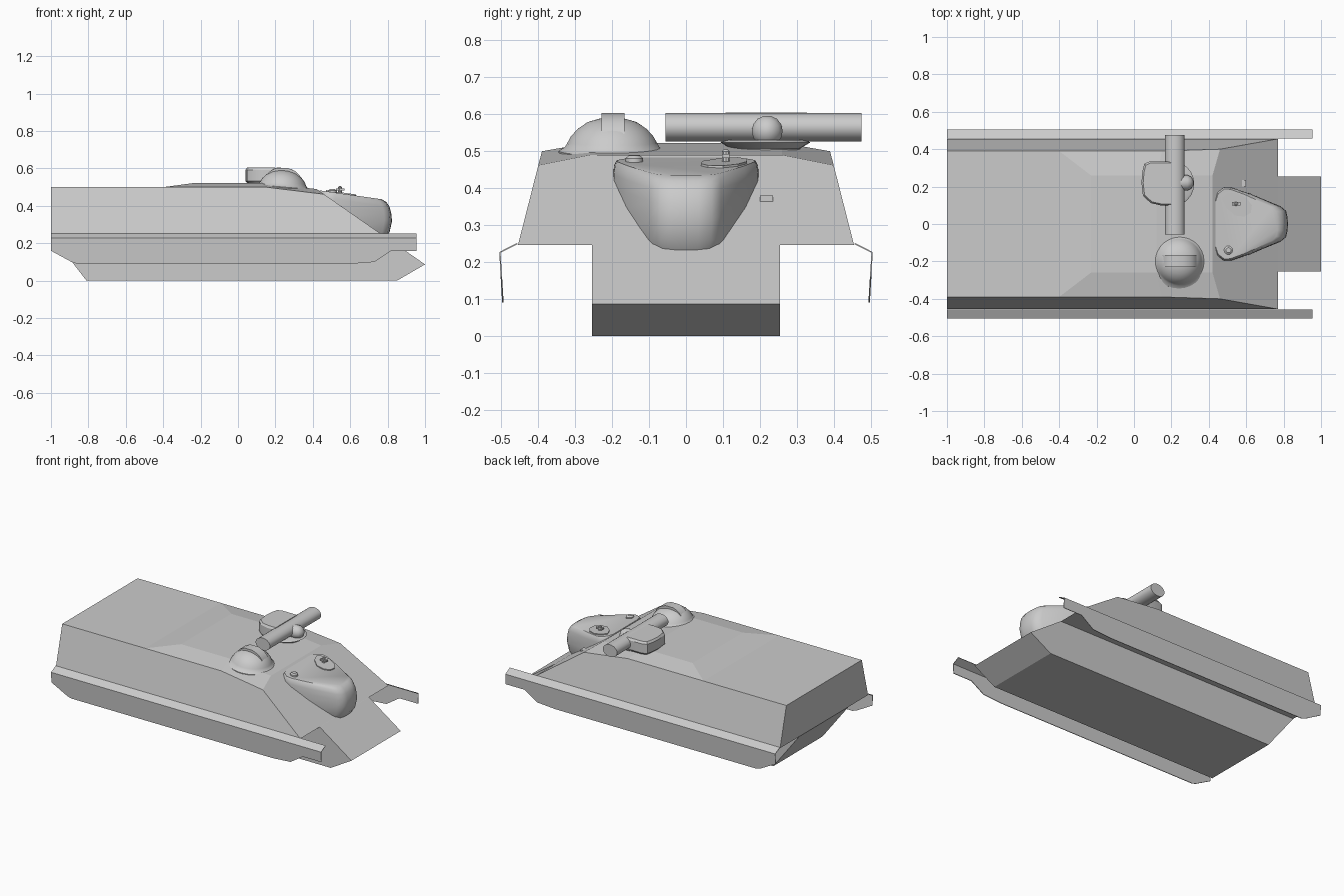
import bpy, math
from mathutils import Matrix, Vector

if "Cube" in bpy.data.objects:
    bpy.data.objects.remove(bpy.data.objects["Cube"])


def make(name, verts, faces, smooth=None):
    me = bpy.data.meshes.new(name)
    me.from_pydata([tuple(v) for v in verts], [], faces)
    ob = bpy.data.objects.new(name, me)
    bpy.context.collection.objects.link(ob)
    bpy.context.view_layer.objects.active = ob
    for o in bpy.context.selected_objects:
        o.select_set(False)
    ob.select_set(True)
    bpy.ops.object.mode_set(mode='EDIT')
    bpy.ops.mesh.select_all(action='SELECT')
    bpy.ops.mesh.normals_make_consistent(inside=False)
    bpy.ops.object.mode_set(mode='OBJECT')
    if smooth:
        bpy.ops.object.shade_smooth_by_angle(angle=math.radians(smooth))
    return ob


def loft(name, rings, smooth=None):
    """Closed skin over rings with equal point counts, capped at both ends."""
    n = len(rings[0])
    verts = [p for r in rings for p in r]
    faces = [(k * n + i, k * n + (i + 1) % n, (k + 1) * n + (i + 1) % n, (k + 1) * n + i)
             for k in range(len(rings) - 1) for i in range(n)]
    faces += [tuple(range(n)), tuple(range((len(rings) - 1) * n, len(rings) * n))]
    return make(name, verts, faces, smooth)


def side_prism(name, prof, y0, y1, smooth=None):
    return loft(name, [[(x, y, z) for x, z in prof] for y in (y0, y1)], smooth)


def lathe(name, center, prof, n=24, tilt=0, smooth=35):
    m = Matrix.Translation(center) @ Matrix.Rotation(tilt, 4, 'Y')
    rings = [[m @ Vector((r * math.cos(2 * math.pi * i / n), r * math.sin(2 * math.pi * i / n), z))
              for i in range(n)] for r, z in prof]
    return loft(name, rings, smooth)


def box(name, lo, hi):
    prof = [(lo[0], lo[2]), (hi[0], lo[2]), (hi[0], hi[2]), (lo[0], hi[2])]
    return side_prism(name, prof, lo[1], hi[1])


# Lower hull tub
side_prism("lower_hull", [(-1, .246), (-.81, 0), (.85, 0), (1, .087), (.77, .247)], -.255, .255)

# Upper hull: half points, mirrored in y
half = [(-1, .455, .246), (-1, .39, .5), (-.4, .39, .5), (.15, .39, .5), (.46, .4, .462),
        (.77, .455, .246), (-.23, .26, .523), (.12, .26, .523), (.42, .26, .49)]
n = len(half)
verts = half + [(x, -y, z) for x, y, z in half]
faces = []
for side in (0, n):
    for f in ((0, 1, 2, 3, 4, 5), (2, 6, 7, 3), (3, 7, 8, 4)):
        faces.append(tuple(i + side for i in f))
for chain in ((0, 1), (1, 2), (2, 6), (6, 7), (7, 8), (5, 0)):
    a, b = chain
    faces.append((a, b, b + n, a + n))
faces.append((5, 4, 8, 8 + n, 4 + n, 5 + n))
make("upper_hull", verts, faces)

# Track skirts: sloped fender strip and hanging sheet
lower = [(-1, .16), (-.89, .1), (-.86, .09), (.6, .09), (.73, .1), (.82, .16), (.955, .16)]
for s, label in ((1, "left"), (-1, "right")):
    v = [(-1, s * .457, .25), (.955, s * .457, .25), (.955, s * .504, .226), (-1, s * .504, .226)]
    v += [(x, s * (.504 - (.226 - z) * .06), z) for x, z in lower]
    sk = make("skirt_" + label, v, [(0, 1, 2, 3), (3, *range(4, 11), 2)])
    mod = sk.modifiers.new("sheet", 'SOLIDIFY')
    mod.thickness = .004
    mod.offset = 0

# Driver's bulge on the glacis
out = [(.425, 0), (.425, .13), (.44, .17), (.48, .197), (.52, .195), (.62, .162),
       (.78, .095), (.81, .07), (.818, .035), (.82, 0)]
outline = out + [(x, -y) for x, y in out[-2:0:-1]]


def top_z(x):
    return .485 - (x - .42) * .143


rings = []
for sx, sy, dz in ((.84, .95, 0), (.92, .985, -.012), (.97, 1, -.035), (1, 1, -.07), (1.01, 1, -.11)):
    rings.append([(.5 + (x - .5) * sx, y * sy, top_z(.5 + (x - .5) * sx) + dz) for x, y in outline])
rings.append([(.5 + (x - .5) * .97, y * .97, .26) for x, y in outline])
rings.append([(.5 + (x - .5) * .9, y * .9, .228) for x, y in outline])
loft("driver_bulge", rings, 40)

# Driver's hatch plate, periscopes and headlamp
hatch = [(.47, .14), (.5, .165), (.55, .165), (.6, .14), (.63, .1), (.625, .06),
         (.59, .04), (.54, .045), (.49, .09)]
loft("driver_hatch", [[(x, y, top_z(x) + d) for x, y in hatch] for d in (-.01, .006)])
lathe("hatch_periscope", (.545, .108, .465), [(.011, 0), (.011, .035), (.005, .04)], 10)
box("hatch_handle", (.525, .098, .482), (.57, .118, .492))
lathe("bulge_periscope", (.505, -.14, .465), [(.024, 0), (.024, .016), (.014, .024)], 12)
box("headlamp", (.57, .2, .355), (.6, .235, .38))

# Commander's cupola with arched sight
lathe("cupola", (.24, -.2, .505), [(.145, -.03), (.145, -.004), (.128, .006), (.12, .02), (.112, .035),
      (.094, .055), (.068, .073), (.035, .083), (.008, .085)], 28, math.radians(5))
arch = [(.135, .53), (.145, .555), (.17, .585), (.205, .603), (.265, .603), (.305, .587),
        (.332, .56), (.342, .53)]
loft("cupola_sight", [[(x, yc, z) for x, z in arch] for yc in (-.229, -.167)], 30)

# Launcher: pedestal, cradle, pivot and tube
lathe("launcher_pedestal", (.2, .215, .49), [(.09, 0), (.095, .018), (.122, .034), (.11, .04)])
cradle = [(.2, .335), (.085, .335), (.055, .322), (.045, .28), (.04, .22), (.048, .15),
          (.09, .112), (.14, .1), (.2, .1)]
loft("launcher_cradle", [[(.17 + (x - .17) * s, .215 + (y - .215) * s, z) for x, y in cradle]
     for s, z in ((.88, .517), (1, .532), (1, .592), (.93, .605))], 30)
loft("launcher_pivot", [[(x, .22 + r * math.cos(a), .555 + r * math.sin(a))
     for a in [math.tau * i / 14 for i in range(14)]]
     for x, r in ((.24, .042), (.285, .042), (.305, .032), (.318, .012))], 40)
tube = [(.218 + .052 * math.cos(a), .565 + .04 * math.sin(a))
        for a in [math.tau * (i + .5) / 16 for i in range(16)]]
side_prism("launcher_tube", tube, -.055, .475, 30)
